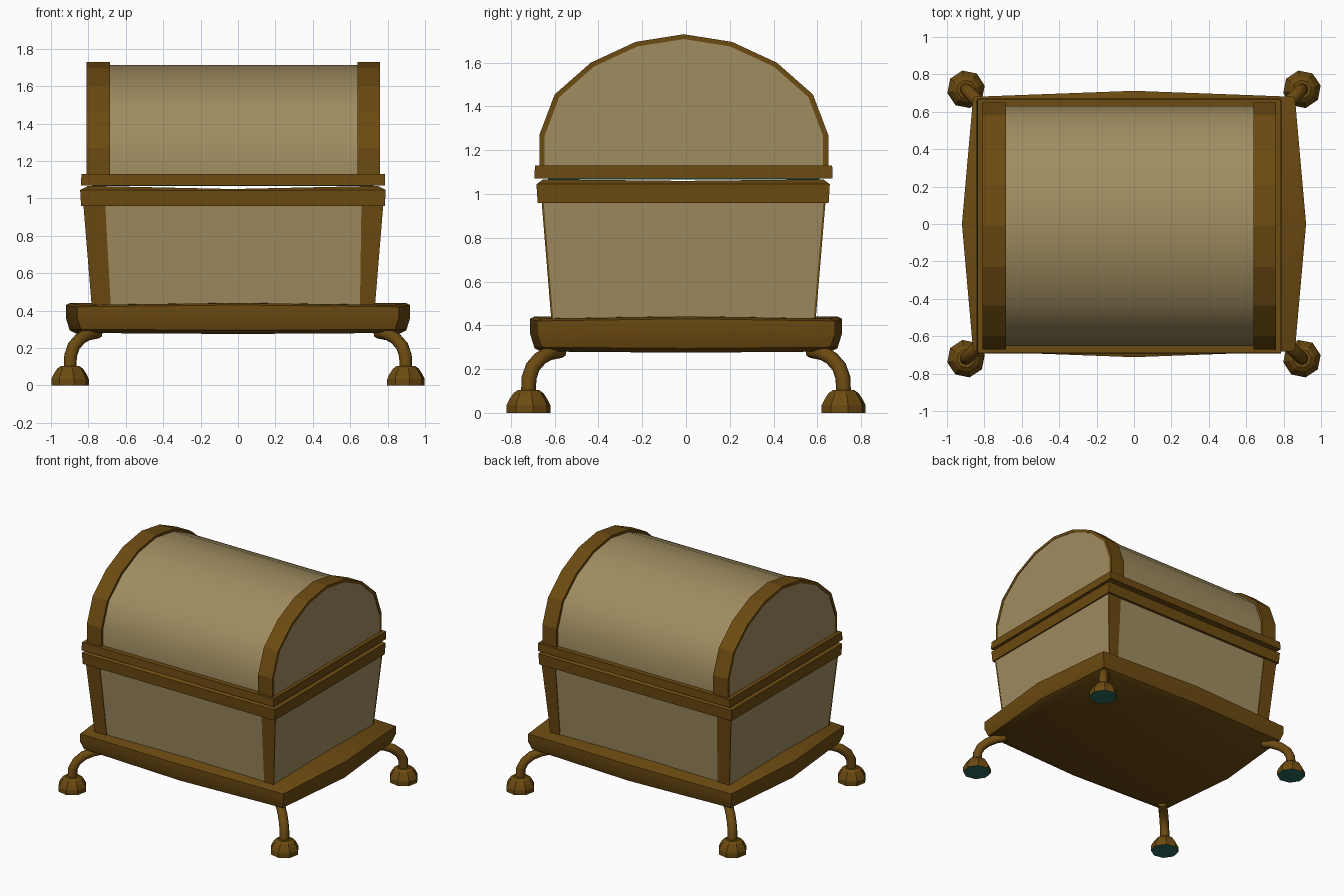
import bpy, bmesh, math

if "Cube" in bpy.data.objects:
    bpy.data.objects.remove(bpy.data.objects["Cube"])


def material(name, rgb):
    m = bpy.data.materials.new(name)
    m.diffuse_color = (*rgb, 1)
    m.use_nodes = True
    m.node_tree.nodes["Principled BSDF"].inputs["Base Color"].default_value = m.diffuse_color
    return m


TAN = material("tan_panel", (0.352, 0.262, 0.117))
BROWN = material("dark_bronze", (0.150, 0.069, 0.0055))
TEAL = material("dark_teal", (0.021, 0.15, 0.115))


def loft(name, rings, mats, cap_mat=0, smooth=None, caps=True):
    """Skin a list of closed rings; the first cap can use another material."""
    bm = bmesh.new()
    vs = [[bm.verts.new(p) for p in r] for r in rings]
    n = len(rings[0])
    for a, b in zip(vs, vs[1:]):
        for i in range(n):
            j = (i + 1) % n
            bm.faces.new((a[i], a[j], b[j], b[i]))
    if caps:
        bm.faces.new(vs[0][::-1]).material_index = cap_mat
        bm.faces.new(vs[-1])
    bmesh.ops.recalc_face_normals(bm, faces=bm.faces)
    me = bpy.data.meshes.new(name)
    bm.to_mesh(me)
    bm.free()
    ob = bpy.data.objects.new(name, me)
    bpy.context.collection.objects.link(ob)
    for m in mats:
        me.materials.append(m)
    if smooth:
        bpy.ops.object.select_all(action='DESELECT')
        bpy.context.view_layer.objects.active = ob
        ob.select_set(True)
        bpy.ops.object.shade_smooth_by_angle(angle=math.radians(smooth))
    return ob


def rect(x0, x1, y0, y1, z):
    return [(x0, y0, z), (x1, y0, z), (x1, y1, z), (x0, y1, z)]


def bowed(x, y, bx, by, z, zmx, zmy, cx=0, cy=0):
    """Rectangle ring whose side midpoints bow out by bx and by."""
    return [(cx - x, cy - y, z), (cx, cy - y - by, zmy),
            (cx + x, cy - y, z), (cx + x + bx, cy, zmx),
            (cx + x, cy + y, z), (cx, cy + y + by, zmy),
            (cx - x, cy + y, z), (cx - x - bx, cy, zmx)]


# Bowed base tray
tray = [(0.06, 0.28, 0.275), (0.02, 0.30, 0.295), (0.0, 0.36, 0.36),
        (0.0, 0.42, 0.43), (0.02, 0.43, 0.44)]
loft("base_tray", [bowed(0.86 - i, 0.68 - i, 0.06, 0.032, z, zm, zm)
                   for i, z, zm in tray], [BROWN], smooth=35)

# Tapered chest body and its front and back corner straps
loft("chest_body", [rect(-0.78, 0.73, -0.61, 0.587, 0.42),
                    rect(-0.825, 0.775, -0.655, 0.633, 0.97)], [TAN])
for side, yb, yt, d in (("front", -0.61, -0.655, -1), ("back", 0.587, 0.633, 1)):
    for end, b0, b1, t0, t1 in (("left", -0.782, -0.68, -0.827, -0.71),
                                ("right", 0.652, 0.732, 0.66, 0.777)):
        lo = sorted((yb - d * 0.004, yb + d * 0.005))
        hi = sorted((yt - d * 0.004, yt + d * 0.005))
        loft(f"{side}_{end}_strap", [rect(b0, b1, *lo, 0.42),
                                     rect(t0, t1, *hi, 0.97)], [BROWN])

# Body rim with a dipped upper lip
loft("body_rim", [bowed(0.812, 0.665, 0, 0, 0.96, 0.96, 0.96, -0.027, -0.013),
                  bowed(0.817, 0.67, 0, 0, 1.045, 1.045, 1.042, -0.027, -0.013),
                  bowed(0.775, 0.64, 0, 0, 1.067, 1.06, 1.05, -0.027, -0.013),
                  bowed(0.70, 0.57, 0, 0, 1.045, 1.045, 1.045, -0.027, -0.013)], [BROWN])

# Lid rim with a dark lining underneath
loft("lid_rim", [rect(-0.84, 0.785, -0.693, 0.67, 1.07),
                 rect(-0.837, 0.785, -0.69, 0.668, 1.13)], [BROWN])
loft("lid_lining", [rect(-0.78, 0.725, -0.63, 0.61, 1.067),
                    rect(-0.78, 0.725, -0.63, 0.61, 1.072)], [TEAL])

# Barrel lid: half outline, mirrored about its centre line
half = [(0.66, 1.12), (0.66, 1.27), (0.59, 1.455), (0.425, 1.60), (0.22, 1.695)]
arch = half + [(0, 1.73)] + [(-y, z) for y, z in reversed(half)]
CY = -0.01


def arch_ring(x, inset):
    k = 1 - inset / 0.63
    return [(x, CY + y * k, 1.10 + (z - 1.10) * k) for y, z in arch]


loft("lid_barrel", [arch_ring(-0.806, 0.018), arch_ring(0.757, 0.018)],
     [TAN], smooth=35)
for name, x0, x1 in (("left_lid_band", -0.81, -0.685), ("right_lid_band", 0.64, 0.76)):
    loft(name, [arch_ring(x0, 0.022)[::-1] + arch_ring(x0, 0),
                arch_ring(x1, 0.022)[::-1] + arch_ring(x1, 0)], [BROWN])

# Curved legs on faceted feet at the four corners
path = [(-0.15, 0.285), (-0.10, 0.275), (-0.055, 0.25), (-0.02, 0.21),
        (-0.003, 0.16), (0.0, 0.09)]
foot = [(0.0, 0.102), (0.035, 0.102), (0.06, 0.09), (0.09, 0.07), (0.104, 0.05)]
for sx in (-1, 1):
    for sy in (-1, 1):
        tag = ("front" if sy < 0 else "back") + ("_left" if sx < 0 else "_right")
        fx, fy = 0.898 * sx, 0.72 * sy
        rings = []
        for i, (s, z) in enumerate(path):
            a, b = path[max(i - 1, 0)], path[min(i + 1, len(path) - 1)]
            dr, dz = (b[0] - a[0]) * math.sqrt(2), b[1] - a[1]
            ln = math.hypot(dr, dz)
            nr, nz = -dz / ln, dr / ln
            ring = []
            for k in range(8):
                t = math.tau * k / 8
                c, w = 0.034 * math.cos(t), 0.034 * math.sin(t)
                h = s + c * nr / math.sqrt(2)
                ring.append((fx + sx * (h - w / math.sqrt(2)),
                             fy + sy * (h + w / math.sqrt(2)), z + c * nz))
            rings.append(ring)
        loft(tag + "_leg", rings, [BROWN], smooth=50)
        loft(tag + "_foot", [[(fx + r * math.cos(math.tau * (k + 0.25) / 8),
                               fy + r * math.sin(math.tau * (k + 0.25) / 8), z)
                              for k in range(8)] for z, r in foot],
             [BROWN, TEAL], cap_mat=1)
